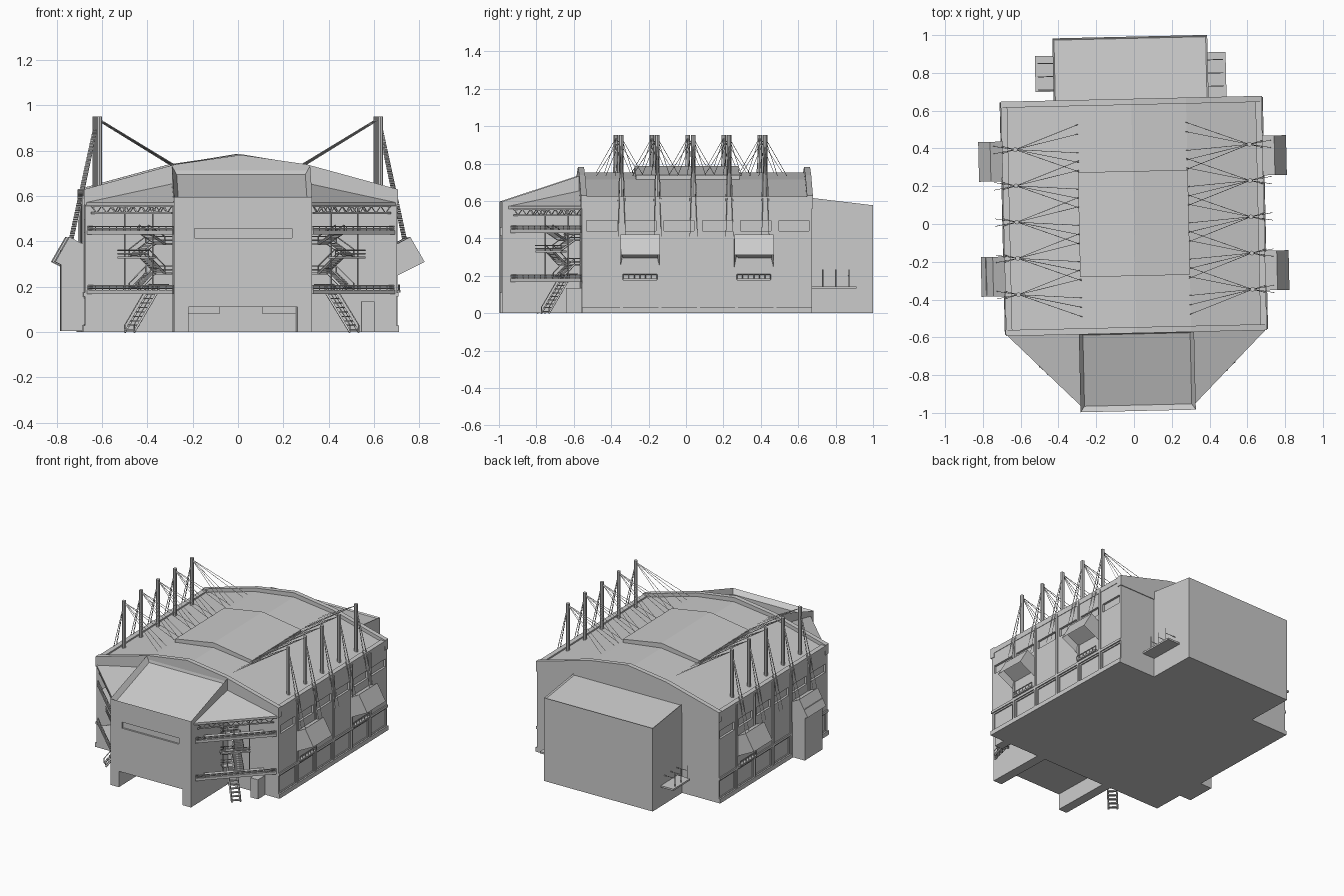
import bpy, bmesh, math
from mathutils import Matrix, Vector

if "Cube" in bpy.data.objects:
    bpy.data.objects.remove(bpy.data.objects["Cube"])

HX, Y0, Y1 = 0.687, -0.573, 0.658      # main hall half width, front, back
BX, BY = 0.305, -0.99                  # front block half width, front


def finish(name, bm, mirror=False):
    bmesh.ops.recalc_face_normals(bm, faces=bm.faces)
    me = bpy.data.meshes.new(name)
    bm.to_mesh(me)
    bm.free()
    ob = bpy.data.objects.new(name, me)
    bpy.context.collection.objects.link(ob)
    if mirror:
        ob.modifiers.new("mirror", 'MIRROR')
    return ob


def box(bm, x0, x1, y0, y1, z0, z1, frame=Matrix()):
    m = Matrix.Translation(((x0 + x1) / 2, (y0 + y1) / 2, (z0 + z1) / 2))
    s = Matrix.Diagonal((abs(x1 - x0), abs(y1 - y0), abs(z1 - z0), 1))
    bmesh.ops.create_cube(bm, size=1, matrix=frame @ m @ s)


def rod(bm, p, q, r, n=4, frame=Matrix()):
    p, q = frame @ Vector(p), frame @ Vector(q)
    d = q - p
    m = Matrix.Translation((p + q) / 2) @ d.to_track_quat('Z', 'Y').to_matrix().to_4x4()
    bmesh.ops.create_cone(bm, cap_ends=True, segments=n, radius1=r, radius2=r,
                          depth=d.length, matrix=m)


def prism(bm, pts, axis, lo, hi):
    """Extrude a profile: axis 'y' takes (x, z) points, axis 'x' takes (y, z)."""
    at = (lambda a, z, t: (a, t, z)) if axis == 'y' else (lambda a, z, t: (t, a, z))
    f = bm.faces.new([bm.verts.new(at(a, z, lo)) for a, z in pts])
    ext = bmesh.ops.extrude_face_region(bm, geom=[f])['geom']
    off = at(0, 0, hi - lo)
    bmesh.ops.translate(bm, vec=off, verts=[v for v in ext if isinstance(v, bmesh.types.BMVert)])


def recess(bm, direction, inset, depth):
    """Sink a panel into the face that best faces a direction."""
    bmesh.ops.recalc_face_normals(bm, faces=bm.faces)
    f = max(bm.faces, key=lambda f: f.normal.dot(Vector(direction)))
    bmesh.ops.inset_individual(bm, faces=[f], thickness=inset, depth=-depth)


def cut(ob, cutter):
    cutter.hide_render = True
    cutter.hide_set(True)
    m = ob.modifiers.new("cut", 'BOOLEAN')
    m.operation, m.solver, m.object = 'DIFFERENCE', 'EXACT', cutter


def gable(x, e, s, c, base=0.0):
    return [(-x, base), (-x, e), (-0.29, s), (0, c), (0.29, s), (x, e), (x, base)]


# Main hall with folded roof, window and wall panels sunk into both sides
bm = bmesh.new()
prism(bm, gable(HX, 0.607, 0.715, 0.752), 'y', Y0, Y1)
hall = finish("main_hall", bm)
pilasters = [-0.36 + 0.205 * i for i in range(5)]
edges = [-0.57] + pilasters + [0.665]
bm = bmesh.new()
for s in (-1, 1):
    for a, b in zip(edges, edges[1:]):
        box(bm, s * (HX - 0.015), s * 0.75, a + 0.022, b - 0.022, 0.44, 0.497)
        box(bm, s * (HX - 0.008), s * 0.75, a + 0.018, b - 0.018, 0.035, 0.148)
cut(hall, finish("hall_panel_cutter", bm))

# Parapets around the hall roof and the raised centre roof
bm = bmesh.new()
for y in (Y0 - 0.005, Y1 - 0.027):
    prism(bm, gable(HX + 0.005, 0.63, 0.74, 0.782, 0.56), 'y', y, y + 0.032)
for s in (-1, 1):
    box(bm, s * (HX - 0.03), s * (HX + 0.003), Y0, Y1, 0.59, 0.625)
finish("roof_parapet", bm)
bm = bmesh.new()
prism(bm, gable(0.291, 0.738, 0.7385, 0.786, 0.70), 'y', -0.275, 0.28)
finish("raised_centre_roof", bm)

# Pilasters and ledge on the side walls
bm = bmesh.new()
for y in pilasters:
    box(bm, HX - 0.01, HX + 0.008, y - 0.008, y + 0.008, 0, 0.61)
box(bm, HX - 0.01, HX + 0.008, Y0, Y1, 0.158, 0.175)
box(bm, HX - 0.01, HX + 0.01, Y0, Y1, 0, 0.03)
finish("side_pilasters", bm, True)

# Front block: sloped top with sunken panel, entrance notch and sign band
bm = bmesh.new()
prism(bm, [(BY, 0), (BY, 0.597), (Y0, 0.735), (Y0, 0)], 'x', -BX, BX)
recess(bm, (0, -0.3, 0.95), 0.03, 0.035)
front = finish("front_block", bm)
bm = bmesh.new()
box(bm, -0.24, 0.24, -1.1, Y0 - 0.002, -0.1, 0.11)
box(bm, -0.215, 0.215, -1.1, BY + 0.012, 0.415, 0.457)
cut(front, finish("front_cutter", bm))
bm = bmesh.new()
box(bm, 0.095, 0.24, -0.62, Y0, 0.08, 0.112)
finish("entrance_lintel", bm, True)

# Rear block with lean-to roof, side ledges and their posts
bm = bmesh.new()
prism(bm, [(0.65, 0), (0.65, 0.618), (0.992, 0.577), (0.992, 0)], 'x', -0.41, 0.41)
recess(bm, (0, 0.1, 0.99), 0.012, 0.008)
finish("rear_block", bm)
bm = bmesh.new()
for s, a, b in ((1, 0.66, 0.9), (-1, 0.71, 0.9)):
    box(bm, s * 0.40, s * 0.505, a, b, 0.132, 0.144)
    for y in (0.72, 0.79, 0.86):
        rod(bm, (s * 0.49, y, 0.14), (s * 0.49, y, 0.235), 0.003)
        rod(bm, (s * 0.41, y, 0.2), (s * 0.49, y, 0.2), 0.0025)
finish("rear_side_ledges", bm)

# Tilted window hoods with open undersides
for s, side in ((1, "right"), (-1, "left")):
    for y, place in ((-0.262, "front"), (0.347, "rear")):
        bm = bmesh.new()
        prof = [(0.68, 0.382), (0.752, 0.42), (0.815, 0.31), (0.68, 0.242)]
        prism(bm, [(s * x, z) for x, z in prof], 'y', y - 0.105, y + 0.105)
        recess(bm, (s * 0.45, 0, -0.9), 0.016, 0.045)
        finish(f"{side}_{place}_hood", bm)
# Railings below the hoods
bm = bmesh.new()
for y in (-0.262, 0.347):
    box(bm, HX, HX + 0.022, y - 0.09, y + 0.09, 0.175, 0.185)
    rod(bm, (HX + 0.018, y - 0.09, 0.208), (HX + 0.018, y + 0.09, 0.208), 0.003)
    for i in range(7):
        rod(bm, (HX + 0.018, y - 0.09 + i * 0.03, 0.18), (HX + 0.018, y - 0.09 + i * 0.03, 0.208), 0.0025)
finish("hood_railings", bm, True)
# Ground-level shaft under the left front hood
bm = bmesh.new()
box(bm, -0.79, -HX + 0.01, -0.362, -0.162, 0.004, 0.36)
finish("left_shaft", bm)

# Roof masts with fanned stay cables
masts, cables = bmesh.new(), bmesh.new()
for i in range(5):
    y = -0.36 + 0.192 * i
    rod(masts, (0.62, y, 0.6), (0.62, y, 0.952), 0.0125, 8)
    for dy in (-0.15, -0.1, -0.05, 0.05, 0.1):
        rod(cables, (0.62, y, 0.94), (0.285, y + dy + 0.025, 0.735), 0.0016, 3)
    for dy in (-0.02, 0.02):
        rod(cables, (0.62, y, 0.94), (0.692, y + dy, 0.6), 0.0016, 3)
        rod(cables, (0.62, y, 0.94), (0.735, y + dy, 0.41), 0.0016, 3)
finish("roof_masts", masts, True)
finish("stay_cables", cables, True)

# Corner canopies beside the front block
bm = bmesh.new()
for x, y, z in ((HX, Y0, 0.572), (BX, -0.955, 0.572), (BX, Y0, 0.655)):
    bm.verts.new((x, y, z))
    bm.verts.new((x, y, 0.557))
bmesh.ops.convex_hull(bm, input=bm.verts)
finish("corner_canopy", bm, True)

# Frame along the corner diagonal: x runs along it, y points inward
A, B = Vector((HX, Y0, 0)), Vector((BX, -0.955, 0))
L = (A - B).length
u = (A - B).normalized()
n = Vector((-u.y, u.x, 0))
F = Matrix.Translation(B) @ Matrix((u, n, (0, 0, 1))).transposed().to_4x4()

# Roof truss, two parallel frames
bm = bmesh.new()
for w in (0.015, 0.075):
    for z in (0.525, 0.556):
        box(bm, 0.01 + w, L - 0.01 - w, w - 0.004, w + 0.004, z - 0.004, z + 0.004, F)
    N = 16
    for i in range(N):
        x0, dx = 0.01 + w, (L - 0.02 - 2 * w) / N
        za, zb = (0.525, 0.556) if i % 2 else (0.556, 0.525)
        rod(bm, (x0 + i * dx, w, za), (x0 + i * dx + dx, w, zb), 0.003, 4, F)
for x in (0.2, 0.37):
    rod(bm, (x, 0.075, 0.17), (x, 0.075, 0.556), 0.004, 6, F)
finish("corner_truss", bm, True)

# Walkways with railings
bm = bmesh.new()
for z in (0.17, 0.432):
    box(bm, 0.08, L - 0.08, 0.01, 0.08, z, z + 0.014, F)
    box(bm, 0.01, L - 0.01, 0.002, 0.012, z - 0.002, z + 0.016, F)
    for h in (0.024, 0.034):
        rod(bm, (0.01, 0.007, z + h), (L - 0.01, 0.007, z + h), 0.003, 4, F)
    for i in range(13):
        x = 0.012 + i * (L - 0.024) / 12
        rod(bm, (x, 0.007, z), (x, 0.007, z + 0.034), 0.0025, 4, F)
finish("corner_walkways", bm, True)

# Zigzag stairs running inward from the diagonal
bm = bmesh.new()
M = L / 2
flights = [(0.0, 0.0, 0.15, 0.178, 0), (0.06, 0.184, 0.165, 0.26, 0.03), (0.165, 0.26, 0.06, 0.335, -0.03),
           (0.06, 0.335, 0.165, 0.39, 0.03), (0.165, 0.39, 0.06, 0.44, -0.03)]
for w0, z0, w1, z1, off in flights:
    for i in range(9):
        t = (i + 0.5) / 9
        w, z = w0 + (w1 - w0) * t, z0 + (z1 - z0) * t
        box(bm, M + off - 0.027, M + off + 0.027, w - 0.009, w + 0.009, z - 0.003, z + 0.003, F)
    for e in (-0.028, 0.028):
        rod(bm, (M + off + e, w0, z0), (M + off + e, w1, z1), 0.006, 4, F)
        rod(bm, (M + off + e, w0, z0 + 0.032), (M + off + e, w1, z1 + 0.032), 0.003, 4, F)
        for w, z in ((w0, z0), (w1, z1)):
            rod(bm, (M + off + e, w, z), (M + off + e, w, z + 0.032), 0.003, 4, F)
for w, z in ((0.185, 0.26), (0.045, 0.33), (0.185, 0.39), (0.165, 0.178)):
    half = 0.095 if w < 0.1 else 0.06
    box(bm, M - half, M + half, w - 0.022, w + 0.022, z - 0.005, z + 0.004, F)
    for h in (0.015, 0.032):
        side = w - 0.022 if w < 0.1 else w + 0.022
        rod(bm, (M - half, side, z + h), (M + half, side, z + h), 0.003, 4, F)
finish("corner_stairs", bm, True)

# Small door porch beside the right stairs
bm = bmesh.new()
box(bm, 0.53, 0.588, -0.655, Y0 + 0.01, 0, 0.135)
finish("door_porch", bm)

# The whole building stands slightly turned on its site
for ob in bpy.context.collection.objects:
    ob.matrix_world = Matrix.Rotation(math.radians(1.3), 4, 'Z')
